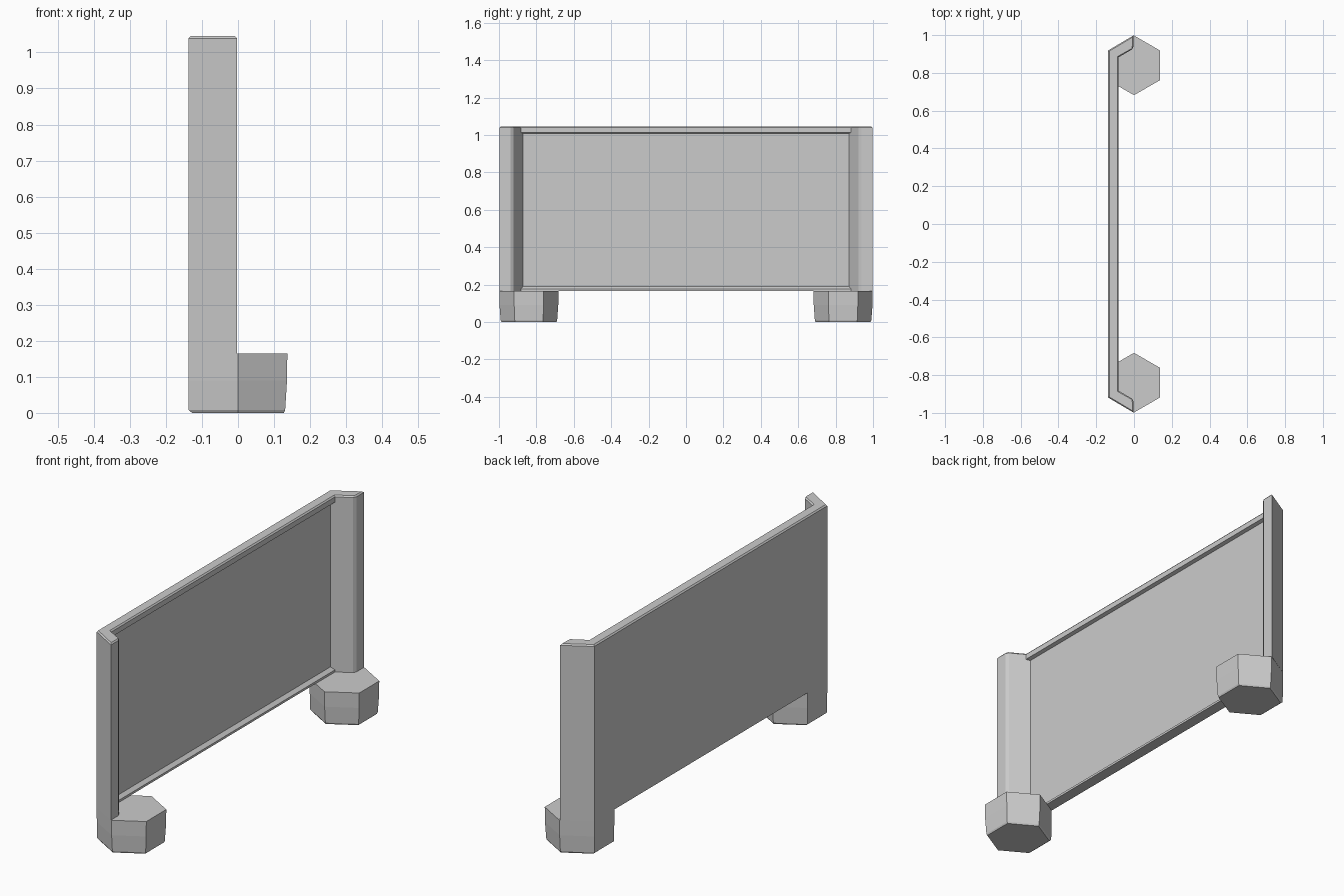
import bpy, bmesh, math

cube = bpy.data.objects.get("Cube")
if cube:
    bpy.data.objects.remove(cube, do_unlink=True)

grey = bpy.data.materials.new("plain grey")
grey.use_nodes = True
colour = (0.6, 0.6, 0.6, 1)
grey.diffuse_color = colour
grey.node_tree.nodes["Principled BSDF"].inputs["Base Color"].default_value = colour

SLOPE = math.tan(math.radians(30))
OUTER_X = -0.137   # back face of the wall
TIP = 0.998        # outermost point of the wing
INNER_TIP = 0.93   # inner edge of the wing end
BASE = 0.165       # top of the feet


def loft(name, rings):
    """Join equal rings of points into a capped solid."""
    bm = bmesh.new()
    loops = [[bm.verts.new(p) for p in ring] for ring in rings]
    n = len(loops[0])
    for low, high in zip(loops, loops[1:]):
        for i in range(n):
            j = (i + 1) % n
            bm.faces.new((low[i], low[j], high[j], high[i]))
    bm.faces.new(loops[0][::-1])
    bm.faces.new(loops[-1])
    bmesh.ops.recalc_face_normals(bm, faces=bm.faces)
    mesh = bpy.data.meshes.new(name)
    bm.to_mesh(mesh)
    bm.free()
    mesh.materials.append(grey)
    obj = bpy.data.objects.new(name, mesh)
    bpy.context.collection.objects.link(obj)
    return obj


def wall_ring(z, inner_x, inset=0.0):
    """Channel section with angled wings, mirrored in y."""
    half = [
        (inner_x - inset, INNER_TIP + inner_x * SLOPE + inset * 0.6),
        (-0.012, INNER_TIP - 0.012 * SLOPE + inset),
        (-0.003 - inset, INNER_TIP + 0.008 + inset),
        (-0.003 - inset, TIP - inset * 1.7),
        (OUTER_X + inset, TIP + OUTER_X * SLOPE - inset * 0.6),
    ]
    return [(x, y, z) for x, y in half] + [(x, -y, z) for x, y in reversed(half)]


# Wall: thin panel between a bottom lip and a top rail, with a chamfered top
RAIL, PANEL = -0.082, -0.1
loft("wall_panel", [
    wall_ring(BASE, RAIL),
    wall_ring(0.176, RAIL),
    wall_ring(0.19, PANEL),
    wall_ring(1.008, PANEL),
    wall_ring(1.013, RAIL),
    wall_ring(1.039, RAIL),
    wall_ring(1.046, RAIL, 0.006),
])


# Feet: hexagonal blocks, slightly drawn in towards the floor
def foot_ring(z, radius, side):
    ring = []
    for k in range(6):
        a = math.radians(30 + 60 * k)
        x, y = radius * math.cos(a), radius * math.sin(a)
        # the back stays nearly flush with the wall
        ring.append((max(x, OUTER_X) if x > 0 else x * 0.158 / 0.158,
                     side * 0.84 + y, z))
    return ring


for side, label in ((1, "back"), (-1, "front")):
    foot = loft(label + "_foot", [
        foot_ring(0.0, 0.147, side),
        foot_ring(0.008, 0.151, side),
        foot_ring(0.09, 0.157, side),
        foot_ring(BASE, 0.158, side),
    ])
    # keep the face under the wall vertical
    for v in foot.data.vertices:
        if v.co.x < -0.05 and v.co.z > 0.001:
            v.co.x = OUTER_X
